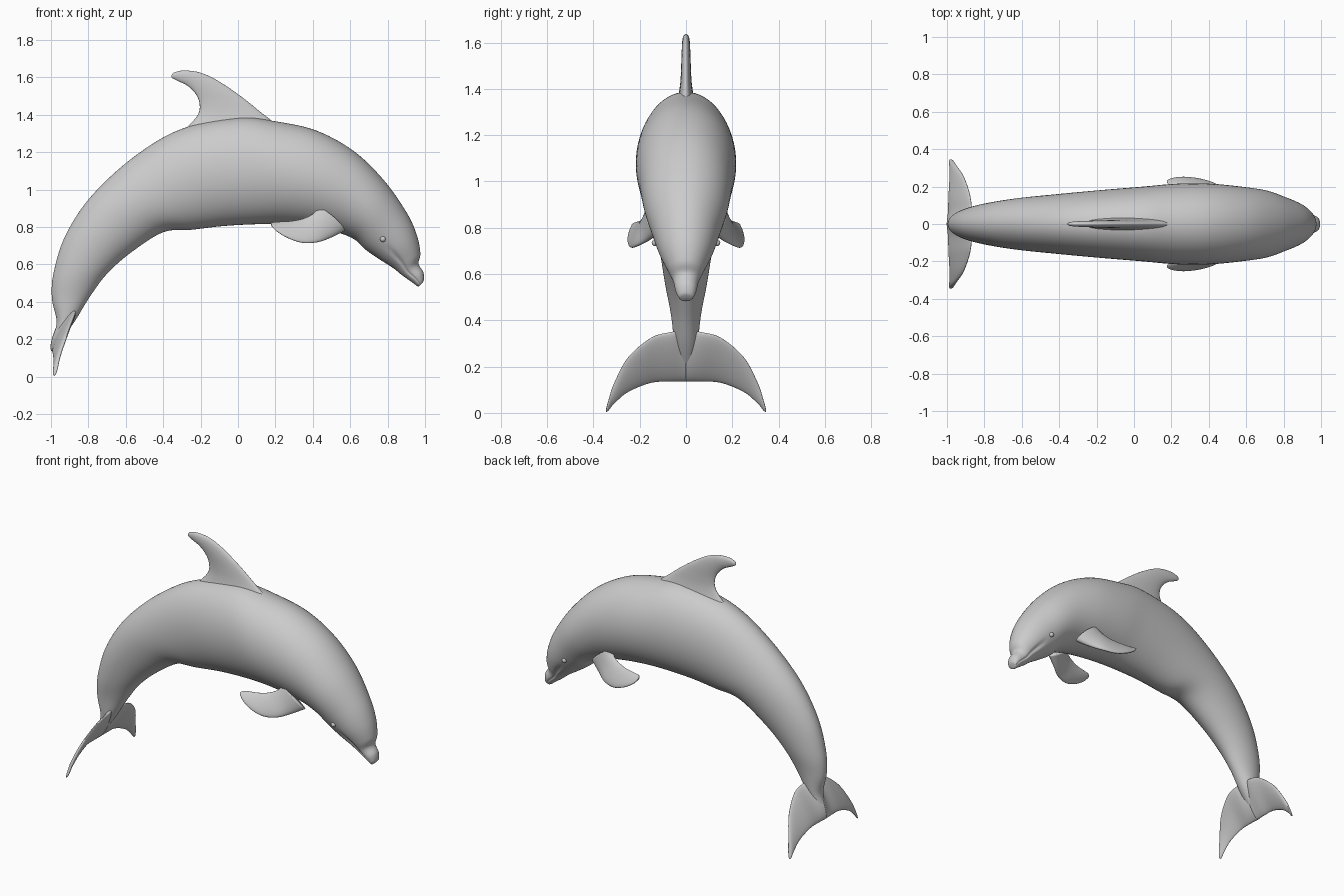
import bpy, bmesh, math
from mathutils import Vector

cube = bpy.data.objects.get("Cube")
if cube:
    bpy.data.objects.remove(cube, do_unlink=True)

skin = bpy.data.materials.new("soft_grey")
skin.use_nodes = True
GREY = (0.6, 0.6, 0.6, 1)
skin.diffuse_color = GREY
bsdf = skin.node_tree.nodes["Principled BSDF"]
bsdf.inputs["Base Color"].default_value = GREY
bsdf.inputs["Roughness"].default_value = 0.6


def spline(rows, steps):
    """Smooth curve through rows of numbers, with its place along the rows."""
    out = []
    last = len(rows) - 1
    for i in range(last):
        p = [rows[max(0, min(last, i + k))] for k in (-1, 0, 1, 2)]
        for s in range(steps):
            t = s / steps
            out.append((i + t, [
                0.5 * (2 * b + (c - a) * t + (2 * a - 5 * b + 4 * c - d) * t * t
                       + (3 * b - a - 3 * c + d) * t ** 3)
                for a, b, c, d in zip(*p)]))
    out.append((last, rows[-1]))
    return out


def loft(name, rows, normal, sides=32, steps=6, groove=None, mirror=False):
    """Oval rings; each row gives the two chord ends and the half thickness."""
    bm = bmesh.new()
    rings = []
    for place, r in spline(rows, steps):
        a, b, thick = Vector(r[0:3]), Vector(r[3:6]), max(r[6], 0.002)
        ring = []
        for k in range(sides):
            ang = 2 * math.pi * k / sides
            across = thick * math.sin(ang)
            if groove:
                across *= 1 - groove(place, math.cos(ang))
            ring.append(bm.verts.new((a + b) / 2 + (a - b) / 2 * math.cos(ang)
                                     + normal * across))
        rings.append(ring)
    for r0, r1 in zip(rings, rings[1:]):
        for k in range(sides):
            n = (k + 1) % sides
            bm.faces.new((r0[k], r0[n], r1[n], r1[k]))
    for ring in (rings[0], rings[-1]):
        mid = bm.verts.new(sum((v.co for v in ring), Vector()) / sides)
        for k in range(sides):
            bm.faces.new((mid, ring[k], ring[(k + 1) % sides]))
    bmesh.ops.recalc_face_normals(bm, faces=bm.faces)
    return finish(name, bm, mirror)


def finish(name, bm, mirror):
    mesh = bpy.data.meshes.new(name)
    bm.to_mesh(mesh)
    bm.free()
    mesh.materials.append(skin)
    for f in mesh.polygons:
        f.use_smooth = True
    obj = bpy.data.objects.new(name, mesh)
    bpy.context.collection.objects.link(obj)
    if mirror:
        mod = obj.modifiers.new("mirror", 'MIRROR')
        mod.use_axis = (False, True, False)
        mod.use_mirror_merge = False
    return obj


def flat(rows):
    """Rows in the middle plane: x, z, x, z, half thickness."""
    return [(a, 0, b, c, 0, d, t) for a, b, c, d, t in rows]


def mouth(place, height):
    """Shallow mouth line along the sides of the head."""
    fade = max(0, min(1, place - 14.5))
    return 0.13 * fade * math.exp(-((height + 0.35) / 0.09) ** 2)


# Body: back point, belly point and half width from tail to beak
body = flat([
    (-1.00, .14, -.985, .135, .012), (-.985, .22, -.94, .20, .03),
    (-.97, .30, -.87, .30, .05), (-.995, .42, -.79, .43, .065),
    (-.985, .56, -.70, .55, .09), (-.92, .76, -.57, .665, .115),
    (-.78, .97, -.40, .772, .14), (-.55, 1.18, -.25, .785, .16),
    (-.30, 1.325, -.08, .805, .18), (0, 1.385, .10, .815, .20),
    (.20, 1.365, .25, .815, .215), (.42, 1.315, .40, .80, .215),
    (.62, 1.205, .52, .775, .20), (.78, 1.05, .62, .735, .18),
    (.90, .88, .68, .68, .145), (.955, .76, .76, .625, .115),
    (.975, .66, .83, .58, .08), (.965, .605, .88, .54, .056),
    (.99, .56, .93, .505, .046), (.995, .52, .96, .483, .032),
    (.985, .50, .972, .487, .012)])
loft("body", body, Vector((0, 1, 0)), sides=64, steps=7, groove=mouth)

# Dorsal fin, swept back, base sunk into the back
dorsal = flat([
    (.25, 1.30, -.36, 1.25, .07), (.19, 1.36, -.27, 1.335, .04),
    (.12, 1.415, -.215, 1.40, .027), (.04, 1.48, -.205, 1.455, .022),
    (-.05, 1.545, -.225, 1.51, .02), (-.14, 1.60, -.27, 1.555, .018),
    (-.22, 1.63, -.32, 1.58, .016), (-.30, 1.636, -.352, 1.597, .012),
    (-.345, 1.625, -.357, 1.61, .005)])
loft("dorsal_fin", dorsal, Vector((0, 1, 0)))

# Tail flukes: leading and trailing edges from the root outwards
fluke = [(a, y, b, c, y, d, t) for y, a, b, c, d, t in (
    (0, -.90, .36, -.995, .135, .03), (.06, -.872, .35, -.992, .135, .022),
    (.15, -.877, .325, -.99, .13, .016), (.25, -.91, .24, -.985, .09, .013),
    (.31, -.95, .13, -.985, .04, .011), (.335, -.967, .055, -.985, .01, .009),
    (.345, -.975, .02, -.983, .004, .004))]
loft("tail_flukes", fluke, Vector((.94, 0, -.34)), mirror=True)

# Flippers: lower and upper edges from the shoulder to the tip
flipper = [
    (.57, .13, .78, .42, .14, .90, .045), (.50, .17, .745, .40, .16, .87, .03),
    (.43, .215, .72, .35, .175, .845, .021), (.35, .24, .715, .29, .19, .832, .017),
    (.27, .25, .74, .23, .20, .828, .014), (.21, .245, .775, .19, .21, .825, .01),
    (.18, .235, .805, .175, .225, .82, .004)]
loft("flippers", flipper, Vector((.2, .85, .48)).normalized(), mirror=True)

# Eyes: small bumps on the sides of the head
bm = bmesh.new()
bmesh.ops.create_uvsphere(bm, u_segments=16, v_segments=10, radius=.015)
bmesh.ops.translate(bm, verts=bm.verts, vec=(.775, .133, .735))
finish("eyes", bm, True)
